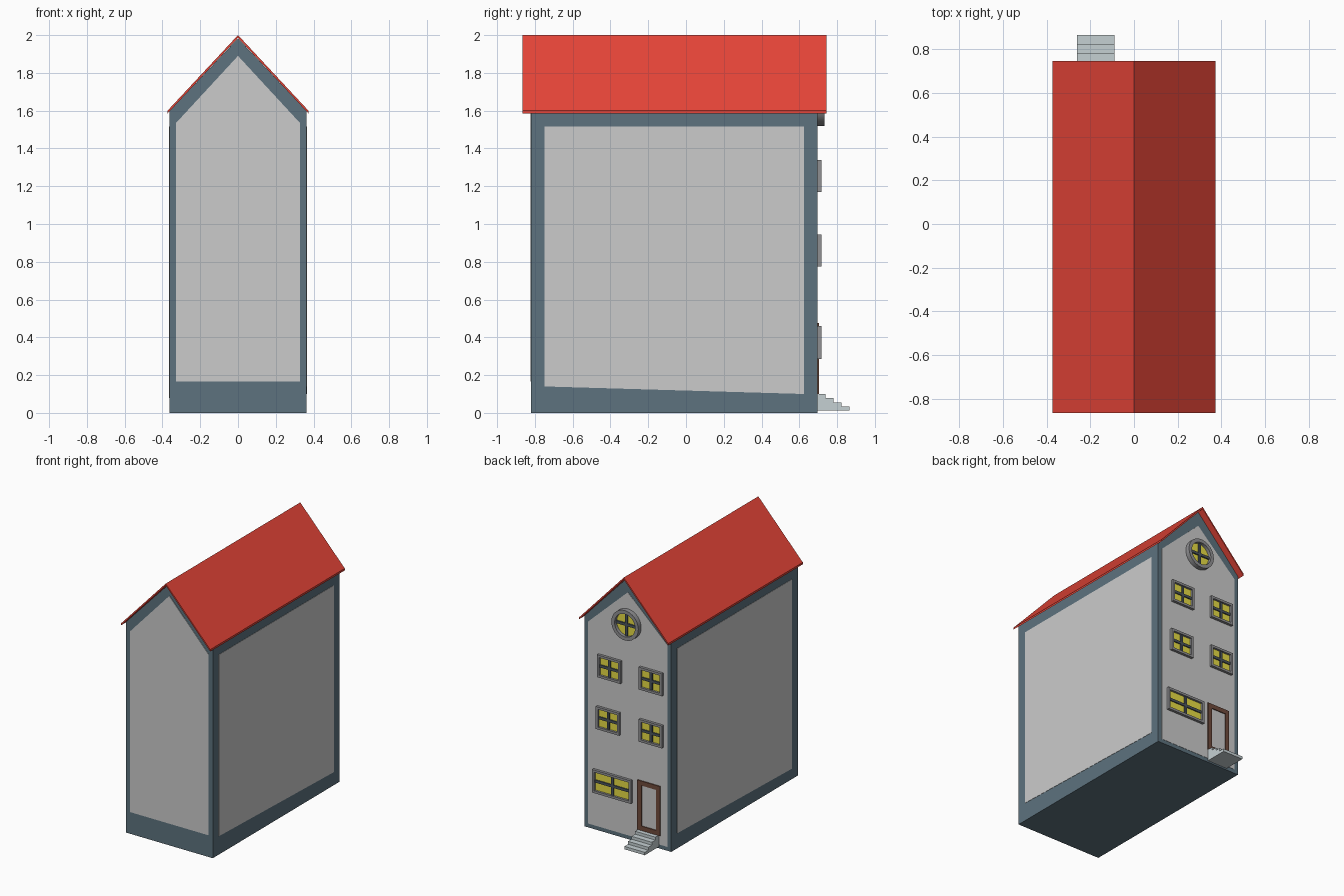
import bpy
import bmesh
import math

cube = bpy.data.objects.get("Cube")
if cube:
    bpy.data.objects.remove(cube, do_unlink=True)


def material(name, r, g, b):
    mat = bpy.data.materials.new(name)
    mat.use_nodes = True
    mat.diffuse_color = (r, g, b, 1)
    bsdf = next(n for n in mat.node_tree.nodes if n.type == 'BSDF_PRINCIPLED')
    bsdf.inputs["Base Color"].default_value = (r, g, b, 1)
    return mat


SLATE = material("slate", 0.11, 0.17, 0.21)
RED = material("roof_red", 0.8, 0.06, 0.04)
YELLOW = material("lit_glass", 0.8, 0.72, 0.06)
FRAME = material("frame_grey", 0.28, 0.28, 0.29)
DARK = material("glazing_bar", 0.07, 0.09, 0.11)
BROWN = material("door_brown", 0.16, 0.07, 0.045)
STONE = material("step_stone", 0.56, 0.63, 0.65)
PLASTER = material("plaster", 0.8, 0.8, 0.8)


def finish(name, bm, *mats):
    bmesh.ops.recalc_face_normals(bm, faces=bm.faces)
    mesh = bpy.data.meshes.new(name)
    bm.to_mesh(mesh)
    bm.free()
    for mat in mats:
        mesh.materials.append(mat)
    obj = bpy.data.objects.new(name, mesh)
    bpy.context.collection.objects.link(obj)
    return obj


def prism(axis, profile, start, end):
    """Extrude a (horizontal, z) profile along x or y; return bmesh and end face."""
    bm = bmesh.new()
    rings = []
    for d in (start, end):
        rings.append([bm.verts.new((d, h, z) if axis == 'x' else (h, d, z))
                      for h, z in profile])
    bm.faces.new(rings[0])
    cap = bm.faces.new(rings[1])
    n = len(profile)
    for i in range(n):
        j = (i + 1) % n
        bm.faces.new((rings[0][i], rings[0][j], rings[1][j], rings[1][i]))
    bmesh.ops.recalc_face_normals(bm, faces=bm.faces)
    return bm, cap


def solid(name, axis, profile, start, end, *mats):
    return finish(name, prism(axis, profile, start, end)[0], *mats)


def rect(h0, h1, z0, z1):
    return [(h0, z0), (h1, z0), (h1, z1), (h0, z1)]


def gable(half, base, eave, apex):
    return [(-half, base), (half, base), (half, eave), (0, apex), (-half, eave)]


def framed(name, profile, outer_y, pane_y, border, *mats):
    """A block on the back wall with a recessed pane inside its frame."""
    bm, cap = prism('y', profile, BACK - 0.01, outer_y)
    bmesh.ops.inset_region(bm, faces=[cap], thickness=border, use_even_offset=True)
    pane = bmesh.ops.extrude_discrete_faces(bm, faces=[cap])["faces"][0]
    for v in pane.verts:
        v.co.y = pane_y
    pane.material_index = 1
    return finish(name, bm, *mats)


def glazing_cross(name, x0, x1, z0, z1, y0, y1, half=0.01):
    cx, cz = (x0 + x1) / 2, (z0 + z1) / 2
    solid(name + "_upright_bar", 'y', rect(cx - half, cx + half, z0, z1), y0, y1, DARK)
    solid(name + "_cross_bar", 'y', rect(x0, x1, cz - half, cz + half), y0, y1, DARK)


# House body
FRONT, BACK, HALF = -0.82, 0.695, 0.363
solid("house_body", 'y', gable(HALF, 0, 1.597, 1.982), FRONT, BACK, SLATE)

# Plaster wall panels, leaving the slate border around them
SKIN = 0.002
solid("front_wall_panel", 'y', gable(0.328, 0.165, 1.535, 1.89),
      FRONT - SKIN, FRONT + SKIN, PLASTER)
solid("back_wall_panel", 'y', gable(0.332, 0.03, 1.56, 1.87),
      BACK - SKIN, BACK + SKIN, PLASTER)
for side, name, front_z, back_z in ((1, "left", 0.14, 0.1), (-1, "right", 0.08, 0.115)):
    solid(name + "_wall_panel", 'x',
          [(-0.75, front_z), (0.625, back_z), (0.625, 1.515), (-0.75, 1.515)],
          side * (HALF - SKIN), side * (HALF + SKIN), PLASTER)

# Thin pitched roof
EAVE, EAVE_Z, RIDGE, THICK = 0.373, 1.6, 2.0, 0.015
solid("roof", 'y',
      [(-EAVE, EAVE_Z), (0, RIDGE), (EAVE, EAVE_Z), (EAVE, EAVE_Z - THICK),
       (0, RIDGE - THICK), (-EAVE, EAVE_Z - THICK)],
      -0.865, 0.745, RED)

# Rectangular windows
windows = {
    "upper_left_window": (0.05, 0.245, 1.17, 1.34),
    "upper_right_window": (-0.3, -0.105, 1.17, 1.34),
    "middle_left_window": (0.06, 0.255, 0.775, 0.945),
    "middle_right_window": (-0.3, -0.105, 0.775, 0.945),
    "ground_window": (-0.04, 0.285, 0.285, 0.46),
}
for name, (x0, x1, z0, z1) in windows.items():
    framed(name, rect(x0, x1, z0, z1), BACK + 0.022, BACK + 0.006, 0.018, FRAME, YELLOW)
    glazing_cross(name, x0 + 0.015, x1 - 0.015, z0 + 0.015, z1 - 0.015,
                  BACK, BACK + 0.014)

# Round gable window
ROUND_Z, RADIUS, SIDES = 1.632, 0.113, 32
circle = [(RADIUS * math.cos(math.tau * i / SIDES),
           ROUND_Z + RADIUS * math.sin(math.tau * i / SIDES)) for i in range(SIDES)]
round_window = framed("round_window", circle, BACK + 0.037, BACK + 0.012, 0.027,
                      FRAME, YELLOW)
inner = RADIUS - 0.024
glazing_cross("round_window", -inner, inner, ROUND_Z - inner, ROUND_Z + inner,
              BACK, BACK + 0.022)
bpy.ops.object.select_all(action='DESELECT')
round_window.select_set(True)
bpy.context.view_layer.objects.active = round_window
bpy.ops.object.shade_smooth_by_angle()

# Door
framed("door", rect(-0.275, -0.085, 0.1, 0.475), BACK + 0.01, BACK + 0.003, 0.034,
       BROWN, PLASTER)

# Entrance steps as one stepped profile
STEPS, TOP, BOTTOM = 4, 0.1, 0.012
tread, rise = (0.865 - BACK) / STEPS, (TOP - BOTTOM) / STEPS
profile = [(BACK - 0.01, BOTTOM), (BACK - 0.01, TOP)]
for i in range(STEPS):
    y = BACK + tread * (i + 1)
    profile += [(y, TOP - rise * i), (y, TOP - rise * (i + 1))]
solid("entrance_steps", 'x', profile, -0.26, -0.09, STONE)
